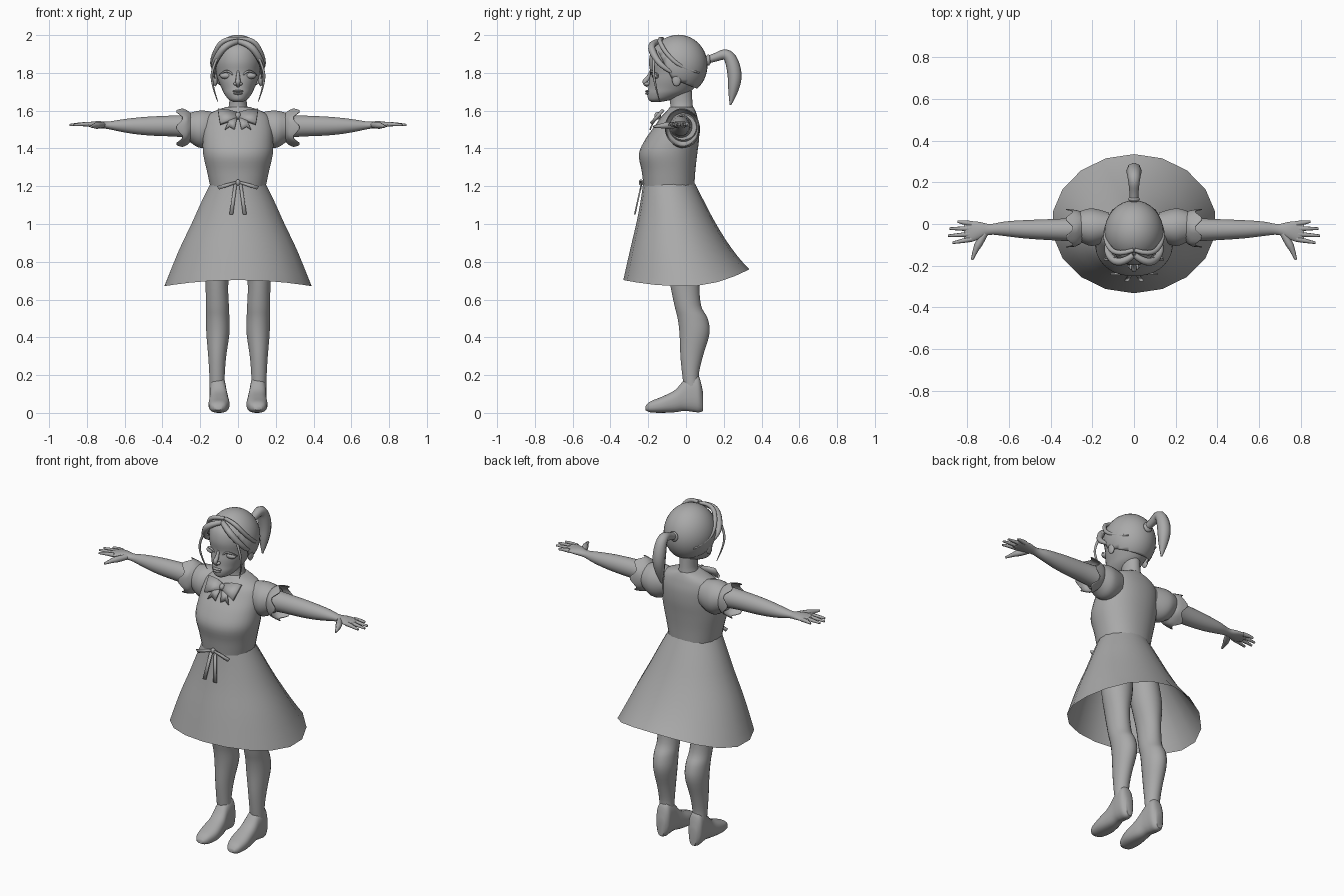
import bpy, bmesh, math
from mathutils import Vector, Matrix

cube = bpy.data.objects.get("Cube")
if cube:
    bpy.data.objects.remove(cube)

grey = bpy.data.materials.new("plain_grey")
grey.use_nodes = True
GREY = (0.4, 0.4, 0.4, 1)
grey.diffuse_color = GREY
grey.node_tree.nodes["Principled BSDF"].inputs["Base Color"].default_value = GREY


def place(name, data, mirror):
    ob = bpy.data.objects.new(name, data)
    bpy.context.collection.objects.link(ob)
    data.materials.append(grey)
    if mirror:
        ob.modifiers.new("Mirror", 'MIRROR').use_mirror_merge = False
    return ob


def finish(name, bm, mirror=False, thick=0, angle=50):
    bmesh.ops.recalc_face_normals(bm, faces=bm.faces)
    mesh = bpy.data.meshes.new(name)
    bm.to_mesh(mesh)
    bm.free()
    ob = place(name, mesh, mirror)
    bpy.ops.object.select_all(action='DESELECT')
    ob.select_set(True)
    bpy.context.view_layer.objects.active = ob
    bpy.ops.object.shade_smooth_by_angle(angle=math.radians(angle))
    if thick:
        mod = ob.modifiers.new("Solidify", 'SOLIDIFY')
        mod.thickness, mod.offset = thick, 0
    return ob


def resample(rows, k):
    """Smooth the rows with a Catmull-Rom spline, k steps per span."""
    out = []
    for i in range(len(rows) - 1):
        p = [rows[max(0, min(len(rows) - 1, i + j))] for j in (-1, 0, 1, 2)]
        for s in range(k):
            t = s / k
            out.append([b + t * (c - a + t * (2 * a - 5 * b + 4 * c - d + t * (3 * (b - c) + d - a))) / 2
                        for a, b, c, d in zip(*p)])
    return out + [list(rows[-1])]


ORDER = {'X': (0, 1, 2), 'Y': (1, 0, 2), 'Z': (1, 2, 0)}


def loft(name, axis, rows, n=24, k=4, caps=True, mirror=False, bend=None, p=1.0, thick=0):
    """Rows are (position on axis, low u, high u, low v, high v)."""
    bm = bmesh.new()
    rings = []
    for t, u0, u1, v0, v1 in resample(rows, k):
        ring = []
        for i in range(n):
            a = math.tau * (i + 0.5) / n
            c, s = (math.copysign(abs(f(a)) ** p, f(a)) for f in (math.cos, math.sin))
            local = (t, (u0 + u1 + (u1 - u0) * c) / 2, (v0 + v1 + (v1 - v0) * s) / 2)
            co = Vector([local[j] for j in ORDER[axis]])
            ring.append(bm.verts.new(bend(co, a) if bend else co))
        rings.append(ring)
    for r, q in zip(rings, rings[1:]):
        for i in range(n):
            j = (i + 1) % n
            bm.faces.new((r[i], r[j], q[j], q[i]))
    if caps:
        bm.faces.new(rings[0])
        bm.faces.new(rings[-1])
    return finish(name, bm, mirror, thick)


def even(rows):
    """Expand (z, half width, front, back) to a row centred on x."""
    return [(z, -w, w, f, b) for z, w, f, b in rows]


def ball(name, at, size, mirror=False):
    bm = bmesh.new()
    bmesh.ops.create_uvsphere(bm, u_segments=24, v_segments=14, radius=1,
                              matrix=Matrix.LocRotScale(Vector(at), None, Vector(size)))
    return finish(name, bm, mirror)


def strand(name, points, radii, mirror=False):
    cu = bpy.data.curves.new(name, 'CURVE')
    cu.dimensions, cu.bevel_depth, cu.bevel_resolution = '3D', 1, 2
    cu.use_fill_caps, cu.resolution_u = True, 6
    sp = cu.splines.new('NURBS')
    sp.points.add(len(points) - 1)
    for pt, co, r in zip(sp.points, points, radii):
        pt.co, pt.radius = (*co, 1), r
    sp.order_u, sp.use_endpoint_u = 3, True
    return place(name, cu, mirror)


def plate(name, outline, depth, thick=0.008):
    """Flat ribbon piece; depth gives y from z."""
    bm = bmesh.new()
    bm.faces.new([bm.verts.new((x, depth(z), z)) for x, z in outline])
    return finish(name, bm, True, thick)


# Dress bodice and neck
loft("bodice", 'Z', even([
    (1.2, .148, -.225, .045), (1.28, .165, -.235, .05), (1.37, .185, -.25, .06),
    (1.45, .187, -.215, .07), (1.52, .182, -.165, .07), (1.57, .165, -.13, .06),
    (1.6, .12, -.1, .05), (1.62, .06, -.085, .04)]), n=32, p=.92)
loft("neck", 'Z', even([(1.58, .075, -.09, .045), (1.63, .048, -.083, .036), (1.72, .048, -.1, .03)]))


# Skirt, open below, with a hem that rises at the front and back
def hem(co, a):
    rise = (.8 if co.y > 0 else .3) * co.y ** 2
    co.z += rise * (1.215 - co.z) / .54
    return co


loft("skirt", 'Z', even([
    (1.215, .148, -.227, .047), (1.12, .195, -.24, .095), (1, .25, -.262, .155),
    (.85, .322, -.295, .235), (.67, .395, -.332, .335)]), n=18, k=3, caps=False, bend=hem)

# Puffed sleeves with a wavy cuff
loft("sleeve", 'X', [
    (.12, -.08, .055, 1.43, 1.59), (.17, -.1, .07, 1.405, 1.6), (.21, -.105, .075, 1.405, 1.6),
    (.25, -.09, .065, 1.43, 1.59), (.27, -.085, .055, 1.445, 1.58)], mirror=True)


def wave(co, a):
    co.x += max(0, co.x - .26) * .35 * math.cos(6 * a)
    return co


loft("sleeve_cuff", 'X', [
    (.25, -.085, .055, 1.44, 1.585), (.275, -.105, .065, 1.42, 1.6), (.31, -.11, .07, 1.41, 1.61)],
     n=36, caps=False, mirror=True, bend=wave, thick=.005)

# Arms and hands
loft("arm", 'X', [
    (.2, -.09, .04, 1.45, 1.58), (.33, -.082, .027, 1.462, 1.575), (.45, -.075, .022, 1.467, 1.57),
    (.54, -.068, .018, 1.475, 1.563), (.62, -.058, .012, 1.488, 1.553), (.69, -.052, 0, 1.503, 1.542),
    (.74, -.072, .01, 1.508, 1.545), (.79, -.088, .014, 1.515, 1.54), (.815, -.075, .005, 1.521, 1.535)],
     mirror=True)
for label, y, tip_x, tip_y in (("index", -.072, .87, -.09), ("middle", -.048, .892, -.056),
                               ("ring", -.022, .885, -.022), ("little", .002, .845, .012)):
    strand(label + "_finger", [(.78, y, 1.528), (.82, (y + tip_y) / 2, 1.53), (tip_x, tip_y, 1.524)],
           (.013, .011, .006), True)
strand("thumb", [(.715, -.045, 1.525), (.745, -.095, 1.522), (.76, -.125, 1.52), (.777, -.172, 1.515)],
       (.016, .02, .013, .006), True)

# Legs and shoes
loft("leg", 'Z', [
    (.12, .07, .15, -.01, .075), (.2, .07, .152, -.02, .068), (.3, .062, .158, -.03, .09),
    (.42, .045, .168, -.035, .125), (.5, .045, .17, -.045, .115), (.57, .048, .17, -.062, .08),
    (.7, .05, .174, -.088, .07), (.85, .02, .19, -.11, .07), (1.05, 0, .165, -.14, .05)], mirror=True)
loft("shoe", 'Y', [
    (-.215, .085, .125, .015, .035), (-.19, .062, .146, .003, .06), (-.13, .045, .156, 0, .085),
    (-.06, .05, .152, .003, .12), (-.01, .06, .15, .01, .175), (.03, .063, .152, .006, .205),
    (.068, .066, .15, .002, .195), (.09, .085, .13, .01, .11)], mirror=True, p=.8)

# Head and face
loft("head", 'Z', even([
    (1.647, .025, -.185, -.13), (1.66, .05, -.2, -.07), (1.69, .074, -.205, .005), (1.72, .088, -.2, .045),
    (1.76, .105, -.196, .078), (1.8, .116, -.19, .095), (1.86, .123, -.197, .1), (1.92, .112, -.182, .08),
    (1.96, .08, -.14, .045), (1.985, .04, -.09, .01)]), n=32)
strand("nose", [(0, -.186, 1.81), (0, -.2, 1.77), (0, -.226, 1.75), (0, -.2, 1.73)], (.006, .012, .014, .009))
ball("nostril", (.014, -.206, 1.742), (.01, .014, .009), True)
ball("upper_lip", (0, -.203, 1.703), (.03, .013, .006))
ball("lower_lip", (0, -.203, 1.691), (.024, .013, .007))
ball("eye", (.062, -.16, 1.785), (.035, .02, .017), True)
strand("eyelid", [(.024, -.18, 1.782), (.04, -.19, 1.808), (.075, -.179, 1.81), (.1, -.146, 1.785)],
       (.003, .006, .006, .003), True)
ball("ear", (.12, -.05, 1.765), (.012, .024, .036), True)

# Hair cap trimmed along the forehead and the nape
bm = bmesh.new()
bmesh.ops.create_uvsphere(bm, u_segments=32, v_segments=20, radius=1,
                          matrix=Matrix.LocRotScale(Vector((0, -.04, 1.84)), None, Vector((.14, .152, .16))))
for co, normal in (((0, -.1, 1.82), (0, 1, .5)), ((0, -.06, 1.765), (0, .4, 1))):
    bmesh.ops.bisect_plane(bm, geom=bm.verts[:] + bm.edges[:] + bm.faces[:],
                           plane_co=co, plane_no=normal, clear_inner=True)
finish("hair_cap", bm, thick=.004)

# Parted fringe, side locks and ponytail
strand("fringe", [(.003, -.15, 1.965), (.06, -.192, 1.955), (.115, -.165, 1.88), (.135, -.11, 1.82),
                  (.12, -.05, 1.79)], (.014, .02, .018, .013, .005), True)
strand("swept_lock", [(.003, -.125, 1.98), (.075, -.15, 1.985), (.13, -.105, 1.9), (.143, -.02, 1.825),
                      (.1, .07, 1.8)], (.01, .013, .012, .01, .004), True)
strand("hanging_lock", [(.09, -.165, 1.92), (.137, -.175, 1.83), (.14, -.165, 1.74), (.108, -.14, 1.65)],
       (.008, .007, .006, .002), True)
strand("ponytail", [(0, .09, 1.865), (0, .14, 1.875), (0, .225, 1.91), (0, .262, 1.8), (0, .25, 1.7),
                    (0, .235, 1.63)], (.02, .02, .03, .04, .028, .004))
ball("hair_tie", (0, .118, 1.868), (.028, .014, .03))

# Neck bow
tilt = lambda z: -.185 + (z - 1.53) * .86
plate("neck_bow_loop", [(.005, 1.56), (.095, 1.53), (.107, 1.605), (.05, 1.6), (.005, 1.588)], tilt, .018)
plate("neck_bow_tail", [(.005, 1.56), (.018, 1.5), (.045, 1.515), (.07, 1.498), (.045, 1.555)],
      lambda z: tilt(z) * .5 - .085)
ball("neck_bow_knot", (0, -.15, 1.573), (.016, .018, .02))

# Waist bow
plate("waist_bow_loop", [(.005, 1.215), (.1, 1.182), (.112, 1.2), (.06, 1.215), (.005, 1.228)], lambda z: -.24)
plate("waist_bow_tail", [(.005, 1.215), (.022, 1.21), (.046, 1.05), (.026, 1.05)],
      lambda z: -.235 - (1.215 - z) * .22)
ball("waist_bow_knot", (0, -.238, 1.22), (.013, .012, .016))
